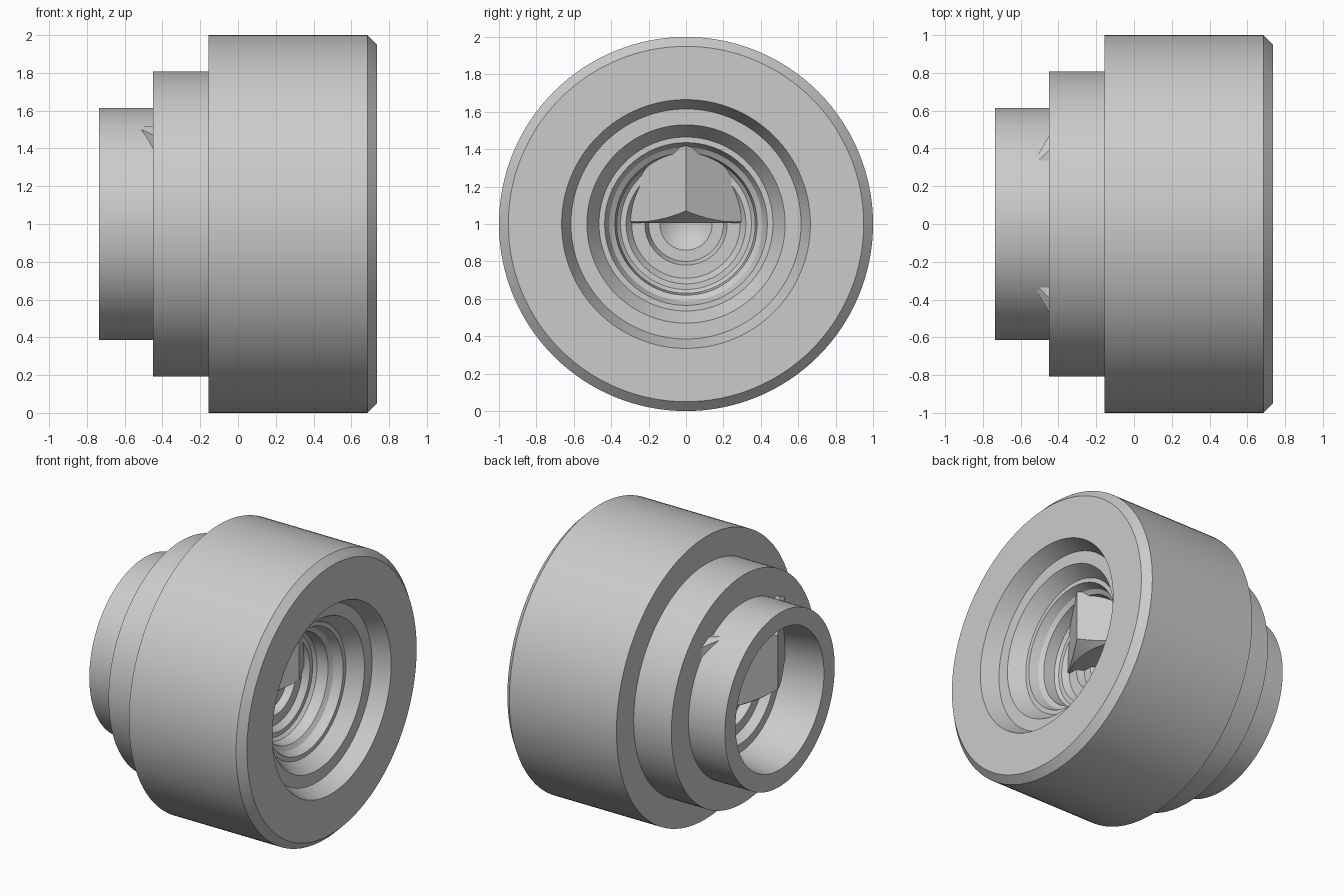
import bpy
import bmesh
from math import cos, sin, pi, radians
from mathutils import Vector

cube = bpy.data.objects.get("Cube")
if cube:
    bpy.data.objects.remove(cube, do_unlink=True)

SEGMENTS = 128

grey = bpy.data.materials.new("machined_grey")
grey.use_nodes = True
colour = (0.6, 0.6, 0.6, 1)
grey.diffuse_color = colour
grey.node_tree.nodes["Principled BSDF"].inputs["Base Color"].default_value = colour


def add_object(name, bm, location):
    bmesh.ops.recalc_face_normals(bm, faces=bm.faces)
    mesh = bpy.data.meshes.new(name)
    bm.to_mesh(mesh)
    bm.free()
    mesh.materials.append(grey)
    obj = bpy.data.objects.new(name, mesh)
    obj.location = location
    bpy.context.collection.objects.link(obj)
    bpy.ops.object.select_all(action='DESELECT')
    obj.select_set(True)
    bpy.context.view_layer.objects.active = obj
    bpy.ops.object.shade_smooth_by_angle(angle=radians(20))


# Stepped housing: rear recess, outside steps, then the front bore
rear_recess = [(-0.3, 0), (-0.3, 0.28), (-0.36, 0.3), (-0.36, 0.37),
               (-0.42, 0.4), (-0.42, 0.46), (-0.735, 0.495)]
outside = [(-0.735, 0.615), (-0.45, 0.615), (-0.45, 0.807), (-0.155, 0.807),
           (-0.155, 1), (0.685, 1), (0.735, 0.95)]
front_bore = [(0.735, 0.665), (0.62, 0.615), (0.62, 0.53), (0.55, 0.485),
              (0.52, 0.465), (0.52, 0.435), (0.46, 0.41), (0.44, 0.38),
              (0.36, 0.37), (0.34, 0.35), (0.34, 0.32), (0.3, 0.29),
              (0.3, 0.22), (0.25, 0.2), (0.25, 0.14), (0.13, 0)]
bm = bmesh.new()
verts = [bm.verts.new((x, 0, r)) for x, r in rear_recess + outside + front_bore]
edges = [bm.edges.new(pair) for pair in zip(verts, verts[1:])]
bmesh.ops.spin(bm, geom=verts + edges, cent=(0, 0, 0), axis=(1, 0, 0),
               angle=2 * pi, steps=SEGMENTS, use_merge=True)
bmesh.ops.remove_doubles(bm, verts=bm.verts, dist=1e-5)
add_object("stepped_housing", bm, (0, 0, 1))

# Upright hexagonal nut, one corner towards the front bore, with conical
# chamfers running from a round end face out to the six flats
CORNER, END_RADIUS, HEIGHT, SLOPE, STEPS = 0.6, 0.51, 0.51, 0.72, 96


def ring(bm, radius_at, height_at):
    result = []
    for i in range(STEPS):
        angle = 2 * pi * i / STEPS
        r = radius_at(angle)
        result.append(bm.verts.new((r * cos(angle), r * sin(angle), height_at(r))))
    return result


def hex_radius(angle):
    return CORNER * cos(pi / 6) / cos(angle % (pi / 3) - pi / 6)


def rise(r):
    return SLOPE * (r - END_RADIUS)


bm = bmesh.new()
rings = [ring(bm, lambda a: END_RADIUS, lambda r: 0),
         ring(bm, hex_radius, rise),
         ring(bm, hex_radius, lambda r: HEIGHT - rise(r)),
         ring(bm, lambda a: END_RADIUS, lambda r: HEIGHT)]
bm.faces.new(rings[0])
bm.faces.new(rings[-1])
for low, high in zip(rings, rings[1:]):
    for i in range(STEPS):
        j = (i + 1) % STEPS
        bm.faces.new((low[i], low[j], high[j], high[i]))
add_object("hex_nut", bm, Vector((-0.12, 0, 1.005)))
